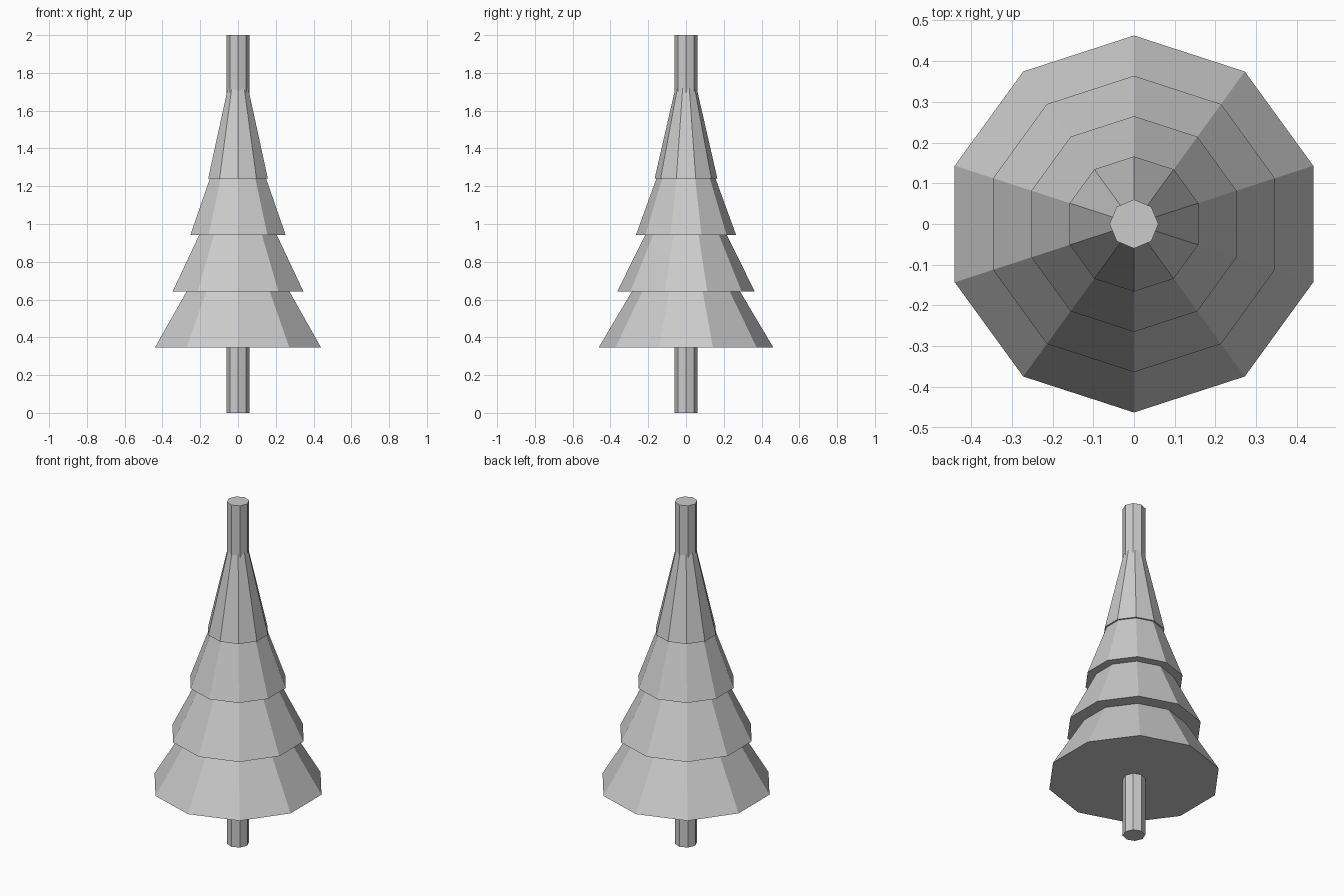
import bpy

if "Cube" in bpy.data.objects:
    bpy.data.objects.remove(bpy.data.objects["Cube"])


def cone(name, sides, r_bottom, r_top, z, height):
    # Upright faceted cone or cylinder with its base at z
    bpy.ops.mesh.primitive_cone_add(vertices=sides, radius1=r_bottom, radius2=r_top,
                                    depth=height, location=(0, 0, z + height / 2))
    bpy.context.object.name = name


# Trunk running through the whole tree
cone("trunk", 8, 0.06, 0.06, 0, 2)

# Four stacked foliage tiers: base height, base radius, height to the tip
tiers = [(0.345, 0.463, 0.78), (0.643, 0.364, 0.735),
         (0.942, 0.265, 0.73), (1.241, 0.166, 0.725)]
for i, (z, radius, height) in enumerate(tiers, 1):
    cone(f"foliage_tier_{i}", 10, radius, 0, z, height)
